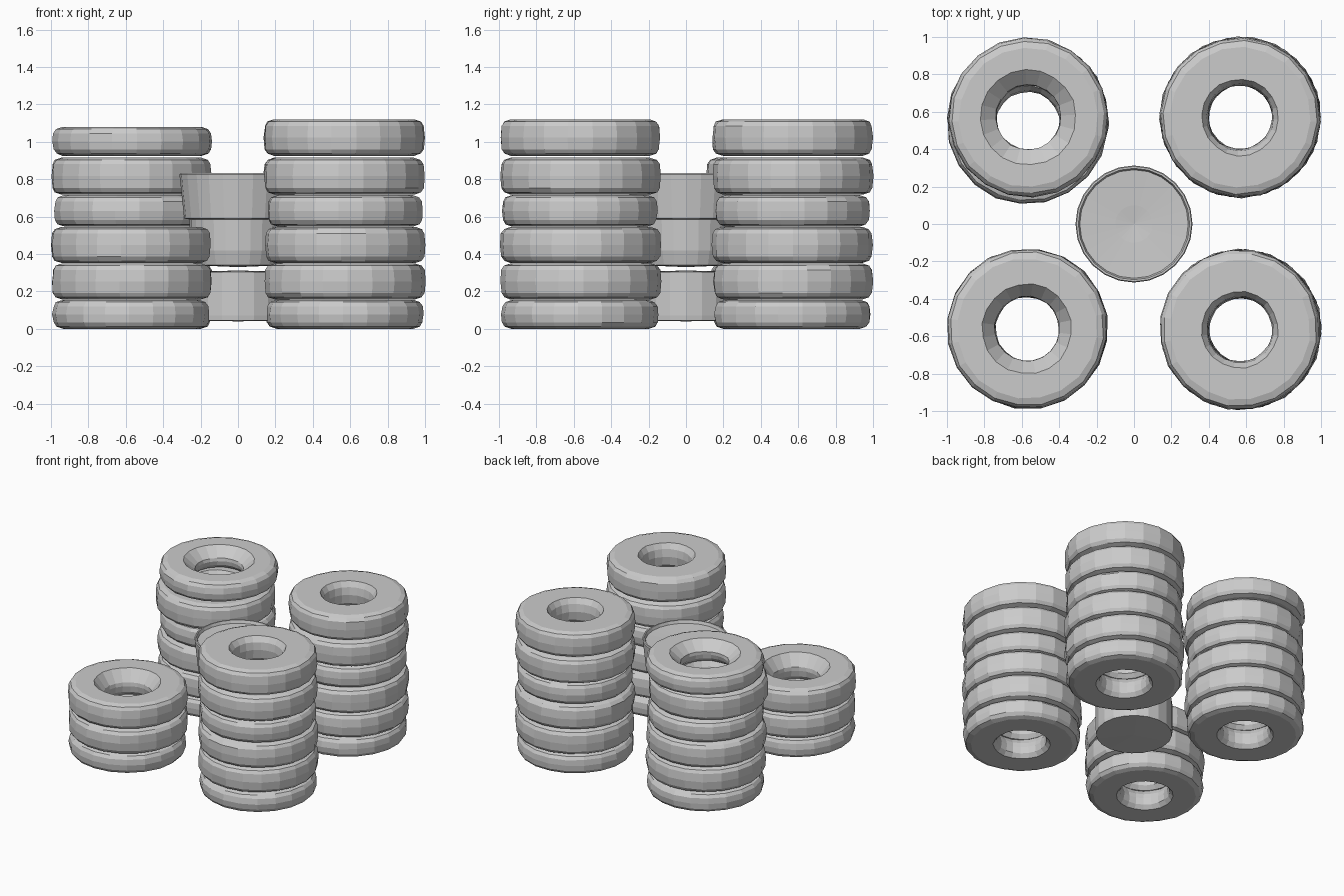
import bpy, bmesh, random
from math import cos, sin, tau

if "Cube" in bpy.data.objects:
    bpy.data.objects.remove(bpy.data.objects["Cube"])

random.seed(4)


def lathe(name, profile, sides, loc=(0, 0, 0), turn=0.0, closed=False, wobble=0.0):
    """Spin an (r, z) profile around z; r = 0 points become poles."""
    bm = bmesh.new()
    rings = []
    for r, z in profile:
        if r == 0:
            rings.append([bm.verts.new((0, 0, z))] * sides)
            continue
        ring = []
        for i in range(sides):
            a = tau * i / sides + turn
            rr = r + random.uniform(-wobble, wobble)
            ring.append(bm.verts.new((rr * cos(a), rr * sin(a), z)))
        rings.append(ring)
    pairs = list(zip(rings, rings[1:]))
    if closed:
        pairs.append((rings[-1], rings[0]))
    for lo, hi in pairs:
        for i in range(sides):
            j = (i + 1) % sides
            corners = list(dict.fromkeys((lo[i], lo[j], hi[j], hi[i])))
            bm.faces.new(corners)
    bmesh.ops.recalc_face_normals(bm, faces=bm.faces)
    mesh = bpy.data.meshes.new(name)
    bm.to_mesh(mesh)
    bm.free()
    ob = bpy.data.objects.new(name, mesh)
    ob.location = loc
    bpy.context.collection.objects.link(ob)
    return ob


def tyre(name, x, y, z0, z1, radius=0.43, mouth=0.205):
    h = z1 - z0
    profile = [
        (0.205, 0), (radius - 0.055, 0), (radius - 0.02, 0.012), (radius - 0.005, 0.035),
        (radius, h * 0.5),
        (radius - 0.005, h - 0.035), (radius - 0.02, h - 0.012), (radius - 0.055, h),
        (mouth, h), (0.18, h - 0.04), (0.172, h * 0.5), (0.18, 0.03),
    ]
    if mouth > 0.22:
        profile[9] = (0.175, h * 0.55)
        profile[10] = (0.172, h * 0.4)
    return lathe(name, profile, 20, (x, y, z0), random.uniform(0, tau),
                 closed=True, wobble=0.003)


# Tyre layers shared by all stacks: bottom, top, radius
layers = [(0.0, 0.155, 0.42), (0.157, 0.35, 0.43), (0.352, 0.545, 0.43),
          (0.547, 0.715, 0.417), (0.718, 0.915, 0.43), (0.925, 1.12, 0.43)]

# Stacks: name, x, y, number of tyres, hole width at the top
stacks = [("front_left", -0.57, -0.56, 3, 0.24), ("front_right", 0.57, -0.565, 6, 0.205),
          ("back_right", 0.57, 0.57, 6, 0.205), ("back_left", -0.565, 0.56, 6, 0.255)]

for name, x, y, count, mouth in stacks:
    for n, (z0, z1, r) in enumerate(layers[:count]):
        dx, dy, top = random.uniform(-0.004, 0.004), random.uniform(-0.004, 0.004), z1
        if name == "back_left" and n == 4:      # slipped tyre
            dx, dy = -0.005, -0.025
        if name == "back_left" and n == 5:      # thinner top tyre
            dx, dy, top, r = 0.0, 0.01, 1.08, 0.427
        tyre(f"{name}_tyre_{n + 1}", x + dx, y + dy, z0, top, r,
             mouth if n == count - 1 else 0.205)

# Lower drum in the middle
lathe("lower_drum", [(0, 0.04), (0.272, 0.045), (0.275, 0.07), (0.275, 0.305),
                     (0, 0.312)], 20)

# Upper drum with a stepped collar and a dished top
lathe("upper_drum", [(0, 0.33), (0.235, 0.34), (0.255, 0.42), (0.26, 0.585),
                     (0.288, 0.59), (0.313, 0.825), (0.308, 0.833), (0.298, 0.833),
                     (0.29, 0.81), (0.1, 0.80), (0, 0.79)], 24)
